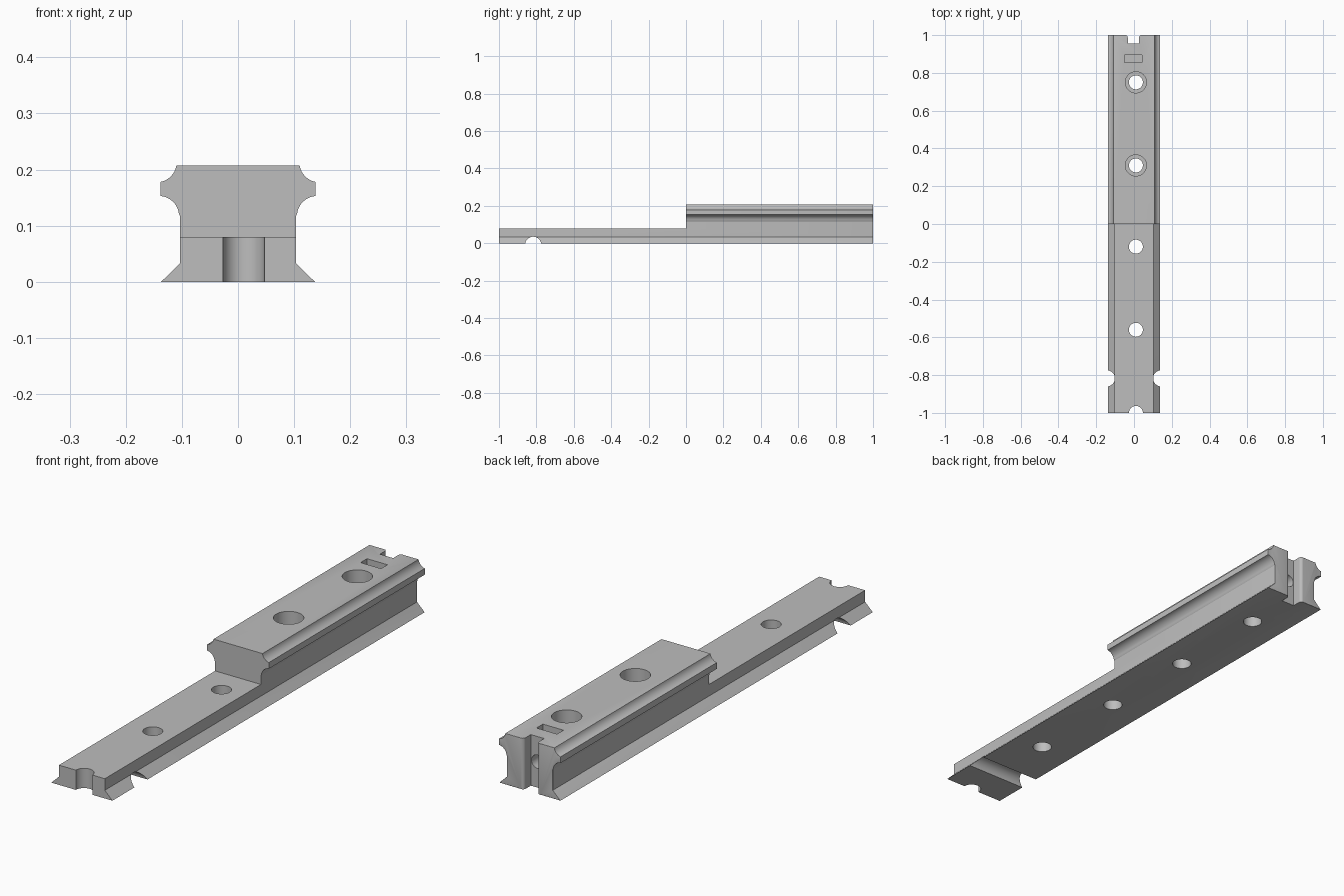
import bpy, bmesh
from math import sin, cos, pi, radians, atan2
from mathutils import Matrix

cube = bpy.data.objects.get("Cube")
if cube:
    bpy.data.objects.remove(cube, do_unlink=True)

steel = bpy.data.materials.new("plain grey")
steel.use_nodes = True
grey = (0.51, 0.51, 0.51, 1)
steel.diffuse_color = grey
steel.node_tree.nodes["Principled BSDF"].inputs["Base Color"].default_value = grey


def to_object(name, bm):
    bmesh.ops.recalc_face_normals(bm, faces=bm.faces)
    mesh = bpy.data.meshes.new(name)
    bm.to_mesh(mesh)
    bm.free()
    mesh.materials.append(steel)
    obj = bpy.data.objects.new(name, mesh)
    bpy.context.collection.objects.link(obj)
    return obj


def prism(points, offset):
    bm = bmesh.new()
    face = bm.faces.new([bm.verts.new(p) for p in points])
    ext = bmesh.ops.extrude_face_region(bm, geom=[face])["geom"]
    moved = [v for v in ext if isinstance(v, bmesh.types.BMVert)]
    bmesh.ops.translate(bm, verts=moved, vec=offset)
    return bm


def arc(cx, cy, r, a0, a1, n):
    angles = [a0 + (a1 - a0) * i / n for i in range(n + 1)]
    return [(cx + r * cos(a), cy + r * sin(a)) for a in angles]


def box(x0, x1, y0, y1, z0, z1):
    return prism([(x0, y0, z0), (x1, y0, z0), (x1, y1, z0), (x0, y1, z0)],
                 (0, 0, z1 - z0))


def cylinder(center, radius, length, axis="Z"):
    bm = bmesh.new()
    turn = {"Z": Matrix(), "X": Matrix.Rotation(pi / 2, 4, "Y"),
            "Y": Matrix.Rotation(pi / 2, 4, "X")}[axis]
    bmesh.ops.create_cone(bm, cap_ends=True, segments=48, radius1=radius,
                          radius2=radius, depth=length,
                          matrix=Matrix.Translation(center) @ turn)
    return bm


# Rail section: flared foot, straight web, and a head between two hollow curves
half = [(0.137, 0), (0.103, 0.033), (0.103, 0.117)]
half += arc(0.141, 0.117, 0.036, pi - 0.1, pi / 2 + 0.08, 8)
half += arc(0.145, 0.213, 0.0357, pi * 1.5 - 0.2, pi + 0.17, 8)
half.append((0.109, 0.207))
section = half + [(-x, z) for x, z in reversed(half)]
bm = prism([(x, -1, z) for x, z in section], (0, 2, 0))

# Softened rim on the rear end
rim = [e for e in bm.edges if all(v.co.y > 0.99 for v in e.verts)]
bmesh.ops.bevel(bm, geom=rim, offset=0.008, segments=3, profile=0.5,
                affect="EDGES", clamp_overlap=True)
rail = to_object("stepped_rail", bm)

# Lowered front half and the round groove under the foot
cuts = [box(-0.3, 0.3, -1.2, 0, 0.08, 0.4),
        cylinder((0, -0.817, -0.008), 0.043, 0.6, "X")]

# Screw holes, with counterbores in the raised half
hole_x = 0.01
for y in (-1, -0.56, -0.12, 0.31, 0.75):
    cuts.append(cylinder((hole_x, y, 0.1), 0.037, 0.6))
for y in (0.31, 0.75):
    cuts.append(cylinder((hole_x, y, 0.24), 0.056, 0.32))

# Rear slot with rounded mouth
slot_x, w, r = -0.003, 0.03, 0.012
mouth = [(w, 0.955)] + arc(w + r, 1 - r, r, pi, pi / 2, 6) + [(w + r, 1.1)]
outline = mouth + [(-x, y) for x, y in reversed(mouth)]
cuts.append(prism([(x + slot_x, y, -0.1) for x, y in outline], (0, 0, 0.5)))

# Nut pocket and the horizontal bolt hole that reaches it
cuts.append(box(-0.049, 0.043, 0.855, 0.896, 0.06, 0.4))
cuts.append(cylinder((slot_x, 0.93, 0.105), 0.027, 0.1, "Y"))

bpy.context.view_layer.objects.active = rail
for bm in cuts:
    cutter = to_object("cutter", bm)
    cutter.hide_render = True
    mod = rail.modifiers.new("cut", "BOOLEAN")
    mod.operation = "DIFFERENCE"
    mod.solver = "EXACT"
    mod.object = cutter
    bpy.ops.object.modifier_apply(modifier=mod.name)
    bpy.data.objects.remove(cutter, do_unlink=True)

bpy.ops.object.select_all(action="DESELECT")
rail.select_set(True)
bpy.ops.object.shade_smooth_by_angle(angle=radians(30))
